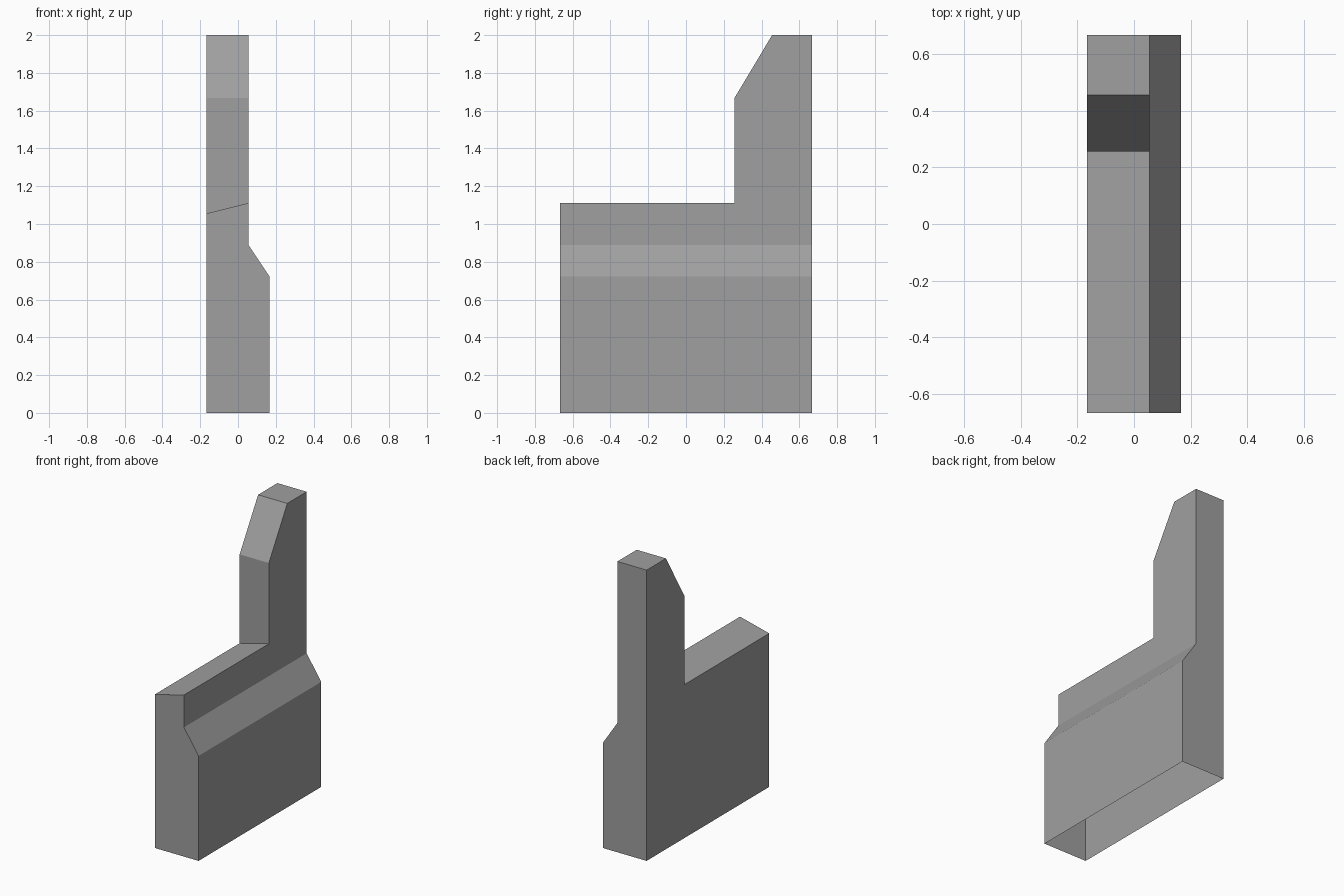
import bpy
import bmesh

if "Cube" in bpy.data.objects:
    bpy.data.objects.remove(bpy.data.objects["Cube"])

U = 1 / 18                      # grid unit of the model
L, S, R = -3 * U, 1 * U, 3 * U  # left side, step edge, right side
F, B = -12 * U, 12 * U          # front and back
P, T = 0.256, 0.456             # front of the post, front of its top

grey = bpy.data.materials.new("plain grey")
grey.diffuse_color = (0.35, 0.35, 0.35, 1)
grey.use_nodes = True
grey.node_tree.nodes["Principled BSDF"].inputs["Base Color"].default_value = grey.diffuse_color

bm = bmesh.new()


def face(*pts):
    bm.faces.new([bm.verts.new(p) for p in pts])


def strip(profile, y0, y1):
    """Sweep an x-z line along y, facing upward and to the right."""
    for (xa, za), (xb, zb) in zip(profile, profile[1:]):
        face((xa, y0, za), (xb, y0, zb), (xb, y1, zb), (xa, y1, za))


# plinth: right side and sloping shoulder, open underneath
strip([(S, 16 * U), (R, 13 * U), (R, 0)], F, B)

# low wall top, tilted towards the left
strip([(L, 19 * U), (S, 20 * U)], F, P)

# left and right wall sides, each with the chamfered post
for x, low, ledge in ((L, 0, 19 * U), (S, 16 * U, 20 * U)):
    side = [(F, low), (B, low), (B, 2), (T, 2), (P, 30 * U), (P, ledge), (F, ledge)]
    face(*[(x, y, z) for y, z in (side[::-1] if x == L else side)])

# front and back ends
plinth = [(L, 0), (R, 0), (R, 13 * U), (S, 16 * U)]
face(*[(x, F, z) for x, z in plinth + [(S, 20 * U), (L, 19 * U)]])
face(*[(x, B, z) for x, z in (plinth + [(S, 2), (L, 2)])[::-1]])

# post front, chamfer and top
face((L, P, 19 * U), (S, P, 20 * U), (S, P, 30 * U), (L, P, 30 * U))
face((L, P, 30 * U), (S, P, 30 * U), (S, T, 2), (L, T, 2))
face((L, T, 2), (S, T, 2), (S, B, 2), (L, B, 2))

bmesh.ops.remove_doubles(bm, verts=bm.verts, dist=1e-4)
mesh = bpy.data.meshes.new("stair_wall_with_post")
bm.to_mesh(mesh)
bm.free()
mesh.materials.append(grey)
wall = bpy.data.objects.new("stair_wall_with_post", mesh)
bpy.context.collection.objects.link(wall)
